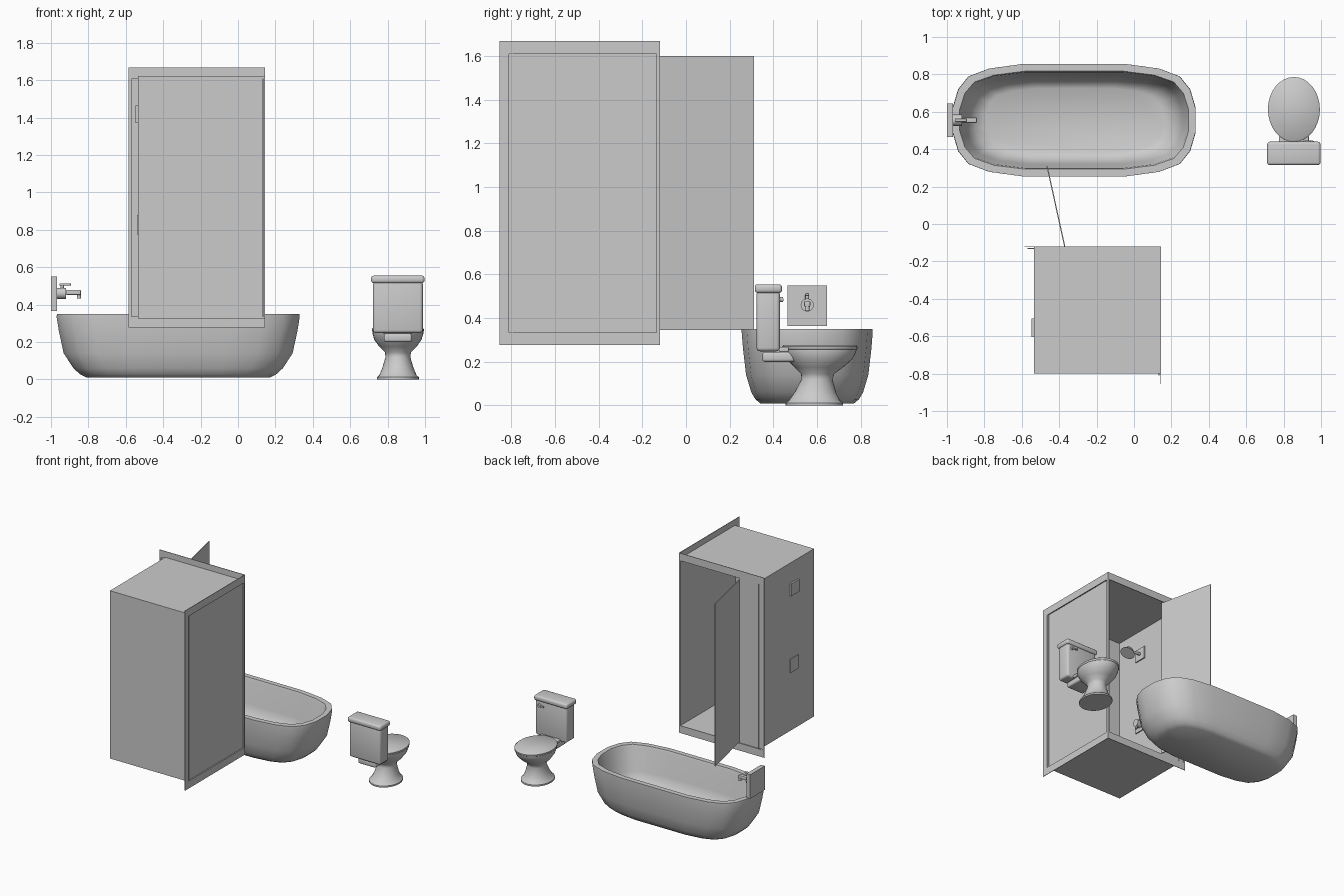
import bpy, bmesh
from math import sin, cos, pi, atan2, hypot
from mathutils import Vector

if "Cube" in bpy.data.objects:
    bpy.data.objects.remove(bpy.data.objects["Cube"])


def finish(bm, name, smooth=None):
    bmesh.ops.recalc_face_normals(bm, faces=bm.faces)
    me = bpy.data.meshes.new(name)
    bm.to_mesh(me)
    bm.free()
    ob = bpy.data.objects.new(name, me)
    bpy.context.collection.objects.link(ob)
    if smooth:
        bpy.ops.object.select_all(action='DESELECT')
        ob.select_set(True)
        bpy.context.view_layer.objects.active = ob
        bpy.ops.object.shade_smooth_by_angle(angle=smooth)
    return ob


def box(name, x0, x1, y0, y1, z0, z1, bevel=0):
    bm = bmesh.new()
    bmesh.ops.create_cube(bm, size=1)
    for v in bm.verts:
        v.co = ((x0 + x1) / 2 + v.co.x * (x1 - x0),
                (y0 + y1) / 2 + v.co.y * (y1 - y0),
                (z0 + z1) / 2 + v.co.z * (z1 - z0))
    if bevel:
        bmesh.ops.bevel(bm, geom=bm.edges[:], offset=bevel, segments=3,
                        profile=0.5, affect='EDGES')
    return finish(bm, name, 0.7 if bevel else None)


def rod(name, a, b, r, r2=None, sides=16):
    a, b = Vector(a), Vector(b)
    bm = bmesh.new()
    bmesh.ops.create_cone(bm, cap_ends=True, segments=sides, radius1=r,
                          radius2=r if r2 is None else r2, depth=(b - a).length)
    ob = finish(bm, name, 0.7)
    ob.rotation_mode = 'QUATERNION'
    ob.rotation_quaternion = (b - a).to_track_quat('Z', 'Y')
    ob.location = (a + b) / 2
    return ob


def loft(name, outline, rings):
    """Stack scaled copies of a unit outline; rings are (cx, cy, rx, ry, z)."""
    bm = bmesh.new()
    loops = [[bm.verts.new((cx + u * rx, cy + v * ry, z)) for u, v in outline]
             for cx, cy, rx, ry, z in rings]
    n = len(outline)
    for lo, hi in zip(loops, loops[1:]):
        for i in range(n):
            j = (i + 1) % n
            bm.faces.new((lo[i], lo[j], hi[j], hi[i]))
    bm.faces.new(loops[0][::-1])
    bm.faces.new(loops[-1])
    return finish(bm, name, 0.8)


# bathtub: faceted rounded outline, outer wall, rim, inner basin
quarter = [(1, .22), (.955, .55), (.87, .78), (.70, .92), (.43, 1)]
tub = quarter + [(-u, v) for u, v in quarter[::-1]]
tub += [(-u, -v) for u, v in tub]
profile = [(.49, .215, .01), (.525, .237, .028), (.56, .256, .06), (.612, .28, .14),
           (.638, .294, .26), (.65, .30, .335), (.648, .30, .35), (.612, .262, .35),
           (.606, .256, .335), (.575, .235, .16), (.53, .205, .075), (.47, .17, .055)]
loft("bathtub", tub, [(-.32, .555, a, b, z) for a, b, z in profile])

# bath tap
box("tap_wall_plate", -1, -.967, .465, .645, .365, .55)
rod("tap_body", (-.967, .555, .46), (-.92, .555, .46), .03)
box("tap_spout", -.92, -.84, .541, .569, .452, .478, .005)
rod("tap_nozzle", (-.85, .555, .432), (-.85, .555, .46), .011)
rod("tap_stem", (-.94, .555, .48), (-.94, .555, .505), .009)
box("tap_lever", -.955, -.893, .546, .564, .502, .514, .004)

# toilet
cx = .855
circle = [(cos(i * pi / 16), sin(i * pi / 16)) for i in range(32)]
bowl = [(.588, .112, .132, 0), (.588, .112, .132, .012), (.588, .100, .118, .022),
        (.592, .084, .095, .06), (.600, .066, .071, .12), (.603, .070, .076, .145),
        (.608, .100, .112, .175), (.612, .126, .150, .212), (.612, .136, .167, .245),
        (.612, .136, .169, .256)]
loft("toilet_bowl", circle, [(cx, y, a, b, z) for y, a, b, z in bowl])
loft("toilet_seat", circle, [(cx, .613, .135, .169, .256), (cx, .613, .139, .173, .260),
                             (cx, .613, .139, .173, .270), (cx, .613, .132, .166, .276)])
box("toilet_neck", .78, .93, .35, .50, .20, .245, .012)
box("seat_hinge", .775, .935, .425, .47, .245, .268, .005)
box("toilet_tank", .722, .988, .323, .43, .248, .525, .016)
box("tank_lid", .712, .997, .315, .44, .515, .555, .014)
rod("flush_pivot", (.95, .425, .485), (.95, .445, .485), .012)
box("flush_lever", .905, .958, .438, .447, .479, .491, .003)

# shower cabin walls
X0, X1, Y0, Y1, Z0, Z1, T = -.535, .142, -.80, -.123, .325, 1.622, .006
box("shower_roof", X0, X1, Y0, Y1, Z1 - T, Z1)
box("shower_floor", X0, X1, Y0, Y1, Z0, Z0 + T)
box("shower_front_wall", X0, X1, Y0, Y0 + T, Z0 + T, Z1 - T)
box("shower_left_wall", X0, X0 + T, Y0 + T, Y1, Z0 + T, Z1 - T)

# trim flanges around the two glazed sides
F0, F1, G0, G1 = .278, 1.668, .335, 1.61
for z0, z1, tag in ((F0, G0, "bottom"), (G1, F1, "top")):
    box("back_trim_" + tag, -.585, .145, -.124, -.12, z0, z1)
    box("side_trim_" + tag, .141, .145, -.855, -.12, z0, z1)
box("back_trim_outer", -.585, -.57, -.124, -.12, G0, G1)
box("side_trim_outer", .141, .145, -.855, -.81, G0, G1)
box("corner_post", .13, .145, -.135, -.12, G0, G1)

# glass panels and open door
box("side_glass", .132, .137, -.81, -.135, G0, G1)
box("back_glass", -.57, -.37, -.133, -.127, G0, G1)
hx, hy, ex, ey = -.37, -.122, -.465, .31
L = hypot(ex - hx, ey - hy)
door = box("shower_door", 0, L, -.003, .003, .345, 1.6)
door.location = (hx, hy, 0)
door.rotation_euler.z = atan2(ey - hy, ex - hx)

# shower head and mixer on the left wall
box("head_plate", -.547, -.52, -.605, -.505, 1.37, 1.465)
rod("head_arm", (-.52, -.555, 1.42), (-.42, -.555, 1.41), .011)
rod("shower_head", (-.425, -.555, 1.425), (-.405, -.555, 1.385), .025, .055, 20)
box("mixer_plate", -.541, -.52, -.605, -.505, .775, .88)
rod("mixer_knob", (-.52, -.555, .83), (-.48, -.555, .83), .028)
box("mixer_lever", -.492, -.48, -.563, -.547, .78, .83)
